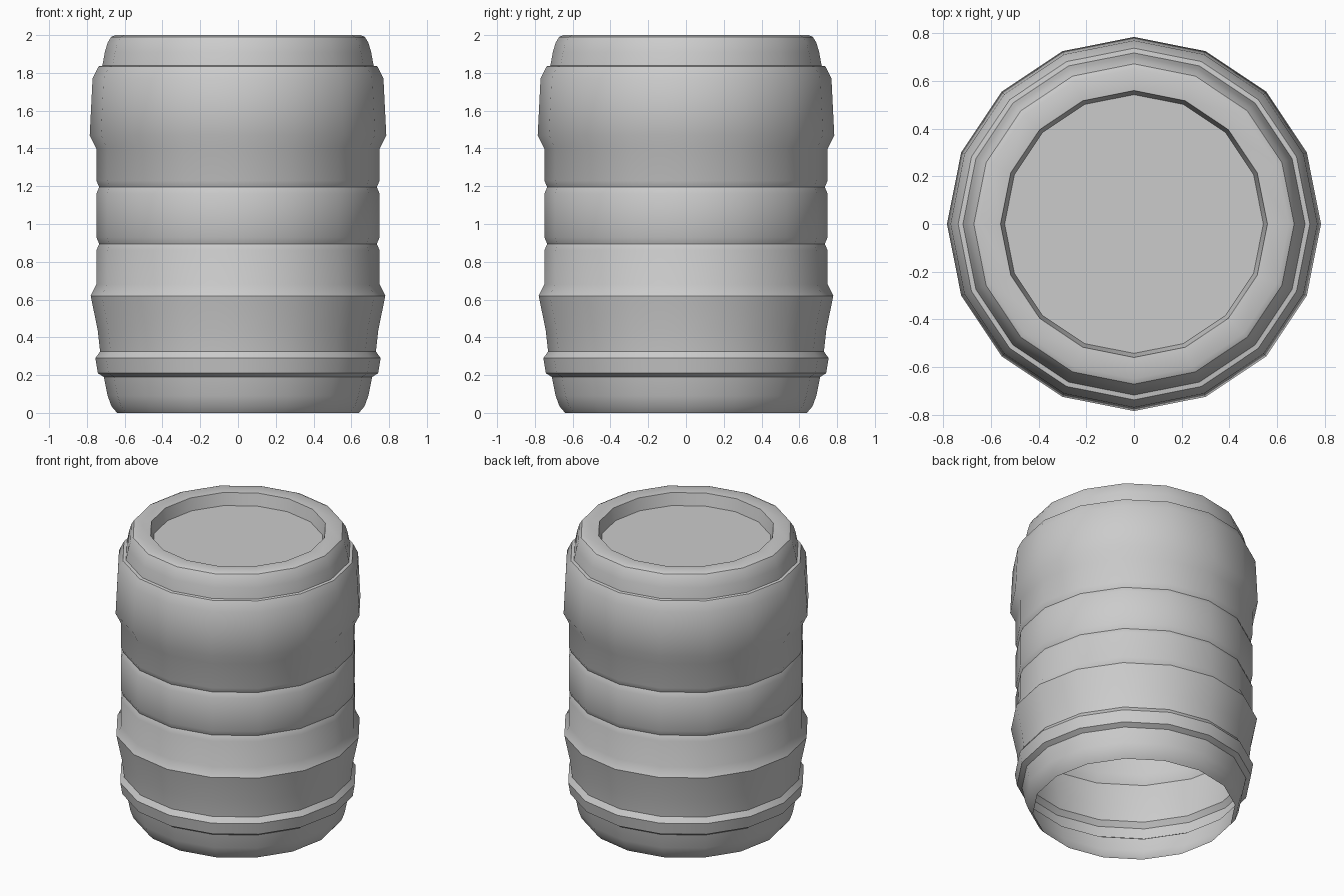
import bpy, bmesh, math

if "Cube" in bpy.data.objects:
    bpy.data.objects.remove(bpy.data.objects["Cube"])

SIDES = 16

# Barrel profile (radius, height), from open bottom to recessed lid
profile = [
    (0.64, 0.0), (0.67, 0.035), (0.69, 0.09), (0.71, 0.19),      # rounded foot
    (0.742, 0.21), (0.755, 0.29), (0.73, 0.325),                 # lower hoop
    (0.743, 0.44), (0.78, 0.62), (0.75, 0.68),                   # lower flare
    (0.75, 0.86), (0.735, 0.895), (0.75, 0.93),                  # groove
    (0.75, 1.16), (0.735, 1.195), (0.75, 1.23),                  # groove
    (0.75, 1.40), (0.785, 1.47), (0.77, 1.77), (0.738, 1.835),   # upper band
    (0.718, 1.838), (0.705, 1.91), (0.69, 1.96), (0.672, 1.99),  # shoulder
    (0.65, 2.0), (0.56, 1.993), (0.543, 1.91),                   # rim and recess
]


def lathe(name, points, sides):
    bm = bmesh.new()
    rings = []
    for r, z in points:
        rings.append([bm.verts.new((r * math.cos(2 * math.pi * i / sides),
                                    r * math.sin(2 * math.pi * i / sides), z))
                      for i in range(sides)])
    for a, b in zip(rings, rings[1:]):
        for i in range(sides):
            j = (i + 1) % sides
            bm.faces.new((a[i], a[j], b[j], b[i]))
    bm.faces.new(rings[-1])  # sunken lid
    mesh = bpy.data.meshes.new(name)
    bm.to_mesh(mesh)
    bm.free()
    obj = bpy.data.objects.new(name, mesh)
    bpy.context.collection.objects.link(obj)
    return obj


barrel = lathe("barrel", profile, SIDES)
bpy.context.view_layer.objects.active = barrel
barrel.select_set(True)
bpy.ops.object.shade_smooth_by_angle(angle=math.radians(30))
